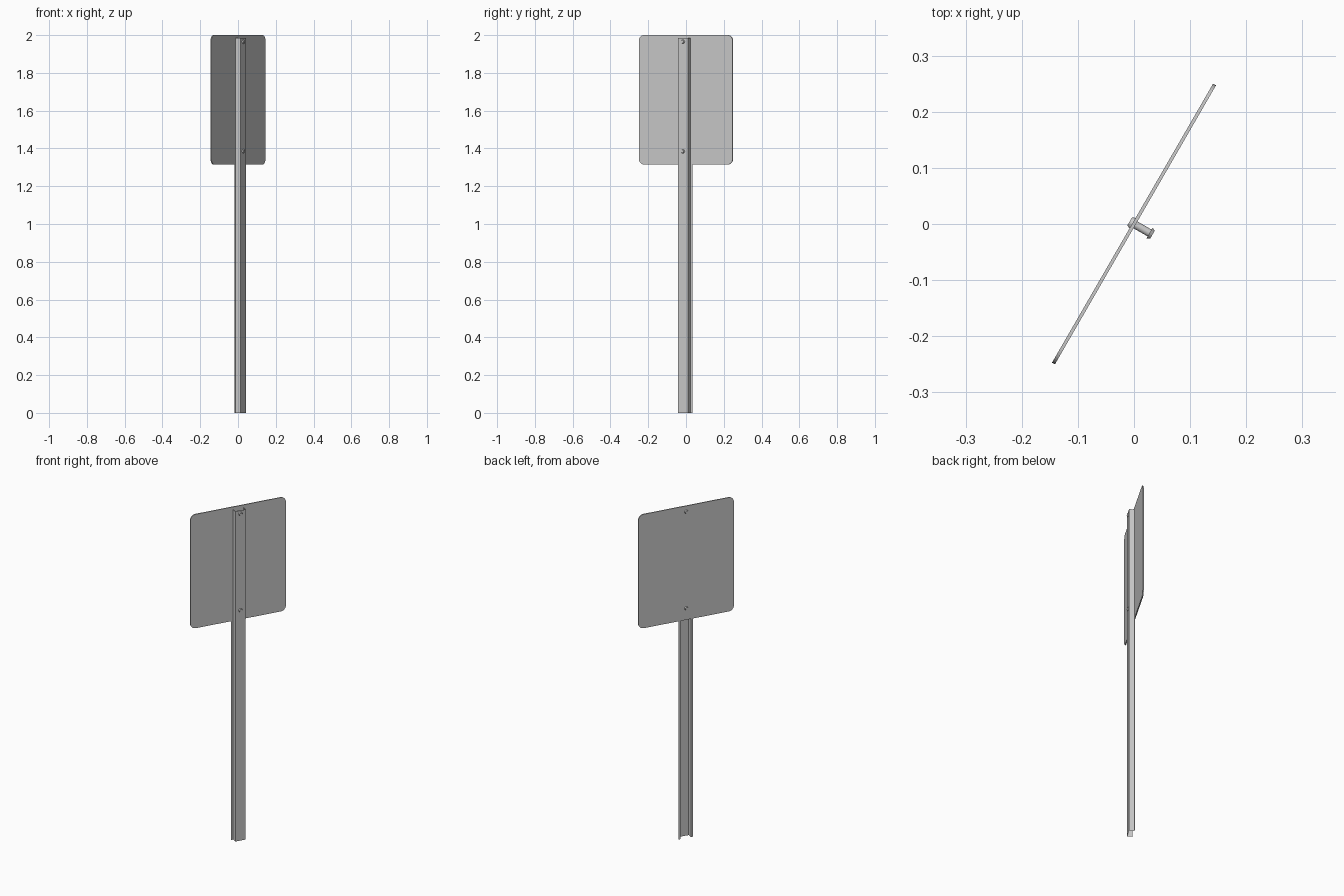
import bpy, bmesh, math
from mathutils import Matrix, Vector

if "Cube" in bpy.data.objects:
    bpy.data.objects.remove(bpy.data.objects["Cube"])

# Local frame: x along the plate, y towards the plate's face, -y towards the post
TURN = Matrix.Rotation(math.radians(60), 4, 'Z')


def make(name, bm, smooth=False):
    bmesh.ops.transform(bm, matrix=TURN, verts=bm.verts)
    me = bpy.data.meshes.new(name)
    bm.to_mesh(me)
    bm.free()
    ob = bpy.data.objects.new(name, me)
    bpy.context.collection.objects.link(ob)
    if smooth:
        bpy.ops.object.select_all(action='DESELECT')
        ob.select_set(True)
        bpy.context.view_layer.objects.active = ob
        bpy.ops.object.shade_smooth_by_angle(angle=math.radians(35))
    return ob


# Sign plate with rounded corners
W, Z0, Z1, R, T = 0.287, 1.315, 2.0, 0.032, 0.006
bm = bmesh.new()
ring = []
corners = [(W - R, Z1 - R), (-W + R, Z1 - R), (-W + R, Z0 + R), (W - R, Z0 + R)]
for i, (cx, cz) in enumerate(corners):
    for k in range(7):
        a = math.radians(90 * i + 15 * k)
        ring.append(bm.verts.new((cx + R * math.cos(a), T / 2, cz + R * math.sin(a))))
face = bm.faces.new(ring)
ext = bmesh.ops.extrude_face_region(bm, geom=[face])
bmesh.ops.translate(bm, vec=(0, -T, 0),
                    verts=[g for g in ext['geom'] if isinstance(g, bmesh.types.BMVert)])
bmesh.ops.recalc_face_normals(bm, faces=bm.faces)
make("sign_plate", bm, True)

# Post: thin hat-section channel, flanges against the plate
F, B, D, H = 0.043, 0.031, 0.032, 1.985
profile = [(-F, -T / 2 - 0.0005), (-B, -T / 2 - 0.0005), (-B, -D), (B, -D),
           (B, -T / 2 - 0.0005), (F, -T / 2 - 0.0005)]
bm = bmesh.new()
low = [bm.verts.new((x, y, 0)) for x, y in profile]
high = [bm.verts.new((x, y, H)) for x, y in profile]
for i in range(len(profile) - 1):
    bm.faces.new((low[i], low[i + 1], high[i + 1], high[i]))
make("post", bm)


# Bolts: shaft through plate and post, head on the plate, nut on the post
def rod(bm, y0, y1, r0, r1, z, n):
    m = Matrix.Translation((0, (y0 + y1) / 2, z)) @ Matrix.Rotation(math.radians(-90), 4, 'X')
    bmesh.ops.create_cone(bm, cap_ends=True, segments=n, radius1=r0, radius2=r1,
                          depth=y1 - y0, matrix=m)


for label, z in (("upper", 1.965), ("lower", 1.385)):
    bm = bmesh.new()
    rod(bm, -D - 0.003, T / 2, 0.007, 0.007, z, 16)
    rod(bm, T / 2, T / 2 + 0.006, 0.011, 0.008, z, 16)
    rod(bm, -D - 0.006, -D, 0.008, 0.011, z, 16)
    make(label + "_bolt", bm, True)
